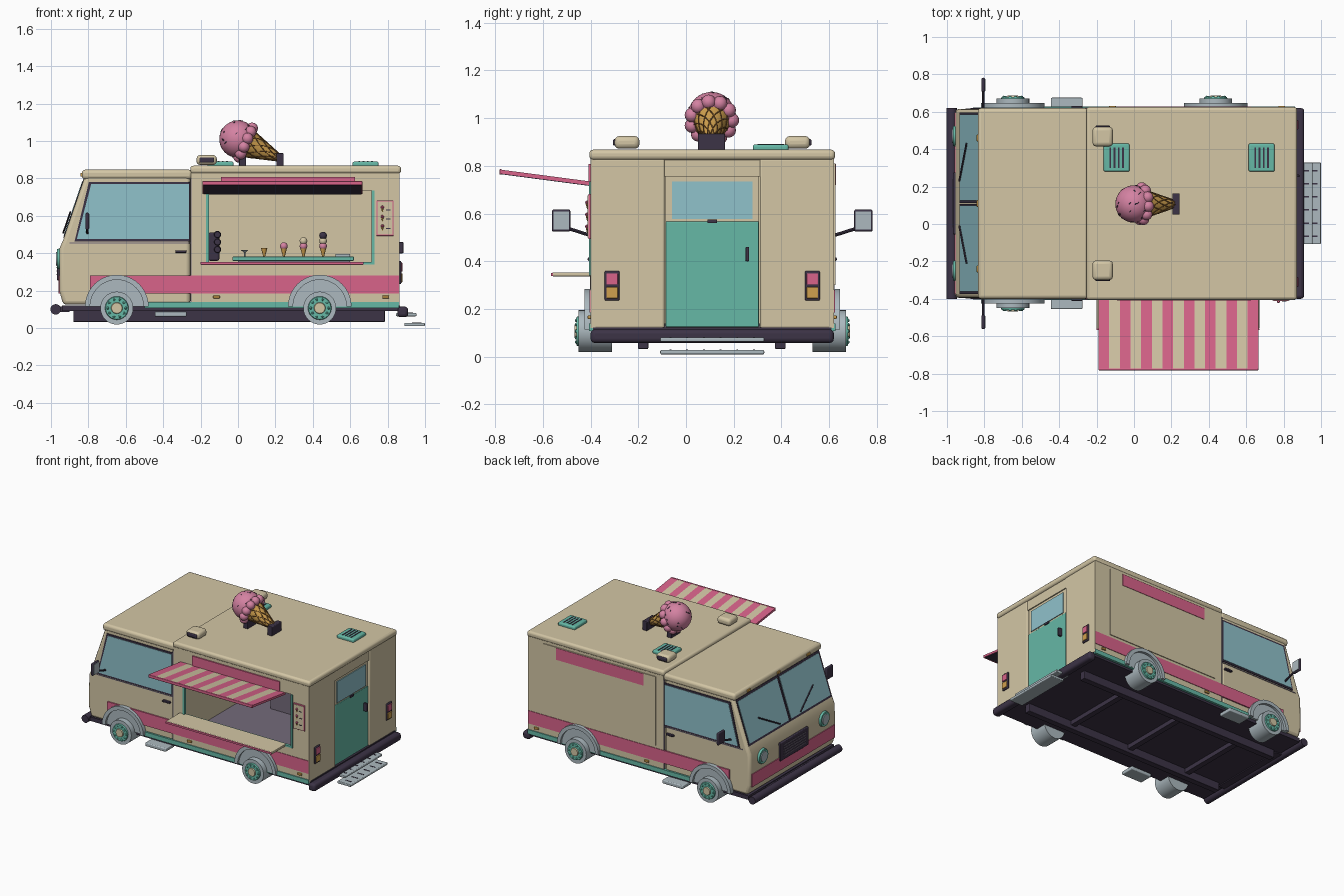
import bpy, bmesh, math, random
from mathutils import Vector

cube = bpy.data.objects.get("Cube")
if cube:
    bpy.data.objects.remove(cube, do_unlink=True)
random.seed(4)
MID, HALF = 0.11, 0.51          # body centre line and half width
made = []


def material(name, r, g, b):
    m = bpy.data.materials.new(name)
    m.use_nodes = True
    lin = [(c / 255 / 12.92 if c < 11 else ((c / 255 + 0.055) / 1.055) ** 2.4) for c in (r, g, b)]
    m.diffuse_color = (*lin, 1)
    m.node_tree.nodes["Principled BSDF"].inputs["Base Color"].default_value = (*lin, 1)
    return m


BEIGE = material("cream paint", 211, 198, 165)
PINK = material("rose paint", 216, 99, 138)
TEAL = material("mint paint", 102, 184, 166)
DARK = material("dark plum", 60, 51, 70)
GREY = material("light metal", 172, 185, 191)
GLASS = material("window glass", 144, 194, 203)
WAFFLE = material("waffle gold", 208, 160, 78)
BROWN = material("waffle brown", 128, 88, 44)
FLOOR = material("floor grey", 116, 107, 122)
SCOOP = material("strawberry ice", 212, 130, 162)


def finish(name, bm, mat, bevel=0):
    bmesh.ops.recalc_face_normals(bm, faces=bm.faces)
    me = bpy.data.meshes.new(name)
    bm.to_mesh(me)
    bm.free()
    me.materials.append(mat)
    ob = bpy.data.objects.new(name, me)
    bpy.context.collection.objects.link(ob)
    if bevel:
        mod = ob.modifiers.new("bevel", "BEVEL")
        mod.width, mod.segments = bevel, 3
    made.append(ob)
    return ob


def prism(name, pts, a, b, mat, bevel=0, axis="y"):
    """Extrude a profile (x,z along y, or y,z along x) from a to b."""
    bm = bmesh.new()
    place = (lambda p, t: (p[0], t, p[1])) if axis == "y" else (lambda p, t: (t, p[0], p[1]))
    ends = [[bm.verts.new(place(p, t)) for p in pts] for t in (a, b)]
    n = len(pts)
    for ring in ends:
        bm.faces.new(ring)
    for i in range(n):
        j = (i + 1) % n
        bm.faces.new((ends[0][i], ends[0][j], ends[1][j], ends[1][i]))
    return finish(name, bm, mat, bevel)


def box(name, x, y, z, mat, bevel=0):
    return prism(name, [(x[0], z[0]), (x[1], z[0]), (x[1], z[1]), (x[0], z[1])], y[0], y[1], mat, bevel)


def rod(name, p, q, r1, r2, mat, sides=24):
    p, q = Vector(p), Vector(q)
    bm = bmesh.new()
    bmesh.ops.create_cone(bm, cap_ends=True, segments=sides, radius1=r1, radius2=r2, depth=(q - p).length)
    bm.transform((q - p).to_track_quat("Z", "Y").to_matrix().to_4x4())
    bmesh.ops.translate(bm, vec=(p + q) / 2, verts=bm.verts)
    return finish(name, bm, mat)


def ball(name, c, r, mat, seg=24):
    bm = bmesh.new()
    bmesh.ops.create_uvsphere(bm, u_segments=seg, v_segments=seg // 2, radius=r)
    bmesh.ops.translate(bm, vec=c, verts=bm.verts)
    return finish(name, bm, mat)


def out(s, a, b):
    """Range of y from a to b outside the side wall s."""
    return tuple(sorted((MID + s * (HALF + a), MID + s * (HALF + b))))


FULL = out(1, -2 * HALF, 0)

# Cab shell and roof
prism("cab_body", [(-.935, .125), (-.955, .2), (-.953, .43), (-.935, .47), (-.815, .82), (-.255, .82), (-.255, .125)],
      FULL[0] + .005, FULL[1] - .005, BEIGE, .02)
box("cab_roof", (-.835, -.245), FULL, (.795, .847), BEIGE, .018)

# Windscreen on the slope
def slope(t, off):
    return (-.935 + .12 * t - .946 * off, .47 + .35 * t + .324 * off)

def screen(name, t0, t1, y0, y1, off, mat):
    prism(name, [slope(t0, -.004), slope(t1, -.004), slope(t1, off), slope(t0, off)], y0, y1, mat)

for s in (1, -1):
    ys = sorted((MID + s * .012, MID + s * .475))
    screen("windscreen_frame", .03, .93, ys[0] - .01, ys[1] + .01, .003, DARK)
    screen("windscreen_glass", .07, .89, ys[0] + .004, ys[1], .006, GLASS)
    a, b = slope(.1, .012), slope(.42, .012)
    rod("wiper", (a[0], MID + s * .12, a[1]), (b[0], MID + s * .32, b[1]), .005, .005, DARK, 8)
for k in (-1, 0, 1):
    box("roof_marker", (-.842, -.825), (MID + k * .35 - .018, MID + k * .35 + .018), (.81, .83), WAFFLE, .004)

# Nose: stripe, grille and headlights
box("nose_stripe", (-.96, -.948), (FULL[0] + .025, FULL[1] - .025), (.185, .28), PINK)
box("grille_plate", (-.968, -.945), (MID - .165, MID + .165), (.255, .39), DARK, .005)
for k in range(5):
    box("grille_bar", (-.971, -.966), (MID - .13, MID + .13), (.283 + k * .019, .289 + k * .019), FLOOR)
for s in (1, -1):
    y = MID + s * .36
    rod("headlight_ring", (-.945, y, .37), (-.968, y, .37), .058, .052, TEAL)
    rod("headlight_lens", (-.96, y, .37), (-.973, y, .37), .04, .036, GREY)

# Cargo body: hollow, with an opening on the serving side
CX = (-.25, .863)
box("cargo_roof", (-.255, .872), (FULL[0] - .005, FULL[1] + .005), (.825, .868), BEIGE, .016)
box("cargo_floor", (-.25, .85), (FULL[0] + .01, FULL[1] - .01), (.115, .14), FLOOR)
box("closed_wall", CX, out(1, -.02, 0), (.12, .83), BEIGE)
box("closed_wall_panel", (-.19, .73), out(1, -.01, .006), (.3, .81), BEIGE)
box("serving_wall_low", CX, out(-1, -.02, 0), (.12, .34), BEIGE)
box("serving_wall_top", CX, out(-1, -.02, 0), (.735, .83), BEIGE)
box("serving_wall_front", (-.25, -.17), out(-1, -.02, 0), (.34, .735), BEIGE)
box("serving_wall_rear", (.73, .863), out(-1, -.02, 0), (.34, .735), BEIGE)
box("partition", (-.255, -.235), (FULL[0] + .01, FULL[1] - .01), (.12, .83), BEIGE)
for x in (-.17, .715):
    box("opening_post", (x, x + .014), out(-1, -.015, .006), (.34, .735), TEAL)
box("opening_sill", (-.17, .729), out(-1, -.015, .006), (.34, .352), TEAL)

# Rear wall and door
for s in (1, -1):
    ys = sorted((MID + s * .2, MID + s * HALF))
    box("rear_pillar", (.8, .863), ys, (.12, .83), BEIGE, .008)
    c = MID + s * .42
    box("tail_light_frame", (.86, .873), (c - .031, c + .031), (.235, .36), DARK, .006)
    box("tail_light_red", (.87, .879), (c - .024, c + .024), (.302, .35), PINK, .003)
    box("tail_light_amber", (.87, .879), (c - .024, c + .024), (.245, .292), WAFFLE, .003)
box("rear_header", (.82, .858), (MID - .2, MID + .2), (.755, .83), BEIGE)
box("door_upper", (.82, .85), (MID - .195, MID + .195), (.56, .76), BEIGE)
box("door_lower", (.82, .855), (MID - .195, MID + .195), (.125, .567), TEAL, .004)
box("door_window", (.84, .856), (MID - .168, MID + .168), (.578, .735), GLASS)
box("door_handle", (.85, .884), (MID + .14, MID + .155), (.4, .46), DARK, .004)
box("door_latch", (.85, .862), (MID - .02, MID + .02), (.56, .575), DARK)

# Trim, windows, wheels and mirrors on both sides
def arch(x, r):
    return [(x + r * math.cos(math.pi * k / 20), .115 + r * math.sin(math.pi * k / 20)) for k in range(21)]

for s in (1, -1):
    box("side_stripe", (-.79, .86), out(s, -.008, .004), (.185, .28), PINK)
    box("skirt", (-.5, .862), out(s, -.02, .007), (.108, .14), TEAL)
    box("sign_band", (-.09, .625), out(s, 0, .009), (.72, .807), PINK)
    box("cab_seam", (-.254, -.249), out(s, -.02, .002), (.13, .8), FLOOR)
    box("belt_seam", (-.9, -.255), out(s, -.008, -.002), (.452, .458), FLOOR)
    for name, e, d, mat in (("side_window_frame", .012, .001, DARK), ("side_window", 0, .004, GLASS)):
        pts = [(-.862 - e, .475 - e), (-.262 + e * .4, .475 - e), (-.262 + e * .4, .77 + e), (-.785 - e, .77 + e)]
        prism(name, pts, *out(s, -.01, d), mat)
    box("cab_handle", (-.335, -.275), out(s, -.01, .012), (.402, .416), DARK, .004)
    for x in (-.115, .79):
        box("side_marker", (x - .018, x + .018), out(s, 0, .012), (.158, .174), WAFFLE, .004)
    box("side_step", (-.445, -.275), out(s, -.05, .055), (.062, .088), GREY, .006)
    for x in (-.648, .437):
        prism("wheel_well", arch(x, .145), *out(s, -.01, .008), GREY)
        prism("fender", arch(x, .17) + arch(x, .143)[::-1], *out(s, -.01, .026), GREY)
        at = lambda d: (x, MID + s * (HALF + d), .107)
        rod("tyre", at(-.09), at(.05), .088, .088, GREY, 32)
        rod("hub", at(.04), at(.06), .066, .06, TEAL)
        for k in range(10):
            a = math.tau * k / 10
            ball("hub_bolt", Vector(at(.058)) + Vector((math.cos(a), 0, math.sin(a))) * .048, .008, TEAL, 8)
        rod("hub_cap", at(.05), at(.068), .034, .028, BEIGE)
    box("mirror_shell", (-.815, -.797), out(s, .085, .162), (.525, .617), DARK, .007)
    box("mirror_glass", (-.8, -.793), out(s, .091, .156), (.533, .609), GREY)
    rod("mirror_arm", (-.805, MID + s * (HALF - .01), .505), (-.805, MID + s * (HALF + .1), .54), .007, .007, DARK, 8)

# Chassis, bumpers and rear steps
box("undertray", (-.94, .865), (FULL[0] + .01, FULL[1] - .01), (.092, .122), DARK)
for y in (-.18, .395):
    box("chassis_rail", (-.88, .785), (y - .022, y + .022), (.033, .095), DARK, .004)
for x in (-.6, -.1, .4):
    box("cross_beam", (x - .02, x + .02), (-.18, .395), (.06, .095), DARK)
rod("front_bumper", (-.975, FULL[0], .1), (-.975, FULL[1], .1), .028, .028, DARK)
box("bumper_mount", (-.97, -.9), (MID - .3, MID + .3), (.085, .115), DARK)
box("rear_bumper", (.852, .91), FULL, (.058, .115), DARK, .018)
for name, x, z in (("upper_step", .845, .063), ("lower_step", .89, .01)):
    box(name, (x, x + .109), (MID - .218, MID + .218), (z, z + .018), GREY, .005)
    for k in range(6):
        y = MID + (k - 2.5) * .07
        box("step_slot", (x + .04, x + .09), (y - .004, y + .004), (z + .017, z + .02), DARK)

# Serving shelf and striped awning
box("serving_shelf", (-.2, .67), (-.56, -.39), (.337, .354), BEIGE, .004)
box("shelf_edge", (-.2, .67), (-.566, -.558), (.339, .352), PINK)
W = .855 / 15
AWN = [(-.395, .718), (-.775, .768), (-.775, .784), (-.395, .734)]
for k in range(15):
    x = -.19 + k * W
    prism("awning_stripe", AWN, x, x + W, BEIGE if k % 2 else PINK, axis="x")
prism("awning_underside", [(y, z - .003 * (z < .77 and i < 2)) for i, (y, z) in enumerate(AWN[:2])]
      + [(-.775, .769), (-.395, .719)], -.185, .66, DARK, axis="x")
box("awning_lip", (-.19, .665), (-.782, -.772), (.764, .786), PINK, .003)

# Menu board
box("menu_frame", (.74, .832), out(-1, 0, .009), (.493, .683), PINK, .003)
box("menu_face", (.747, .825), out(-1, .005, .012), (.5, .676), BEIGE)
wall = out(-1, .014, .014)[0]
for k in range(3):
    z = .53 + k * .05
    rod("menu_cone", (.772, wall, z - .01), (.772, wall, z + .012), .001, .007, WAFFLE, 8)
    ball("menu_scoop", (.772, wall, z + .016), .009, PINK, 8)
    box("menu_line", (.79, .815), (wall, wall + .004), (z, z + .005), DARK)

# Back counter with machine and treats
box("back_counter", (-.03, .62), (.33, .6), (.36, .382), TEAL, .004)
box("counter_base", (0, .6), (.38, .6), (.14, .36), FLOOR)
box("machine_body", (-.16, -.1), (.35, .58), (.36, .51), DARK, .01)
for z in (.42, .46, .5):
    rod("machine_knob", (-.11, .36, z), (-.11, .33, z), .02, .016, DARK, 12)
rod("dish_stem", (.035, .42, .38), (.035, .42, .41), .004, .004, GREY, 8)
rod("dish_bowl", (.035, .42, .405), (.035, .42, .418), .006, .02, GREY, 12)
for k, tones in enumerate(([], [SCOOP], [SCOOP, BEIGE], [SCOOP, BEIGE, DARK])):
    x = .14 + k * .105
    rod("treat_cone", (x, .42, .382), (x, .42, .428), .005, .017, WAFFLE, 12)
    for n, tone in enumerate(tones):
        ball("treat_scoop", (x, .42, .438 + n * .028), .021, tone, 12)
box("napkin_tray", (.52, .6), (.38, .46), (.38, .395), GREY)

# Roof vents and speakers
for x in (-.163, .612):
    box("roof_vent", (x, x + .14), (.28, .43), (.86, .89), TEAL, .01)
    for k in range(4):
        sx = x + .031 + k * .023
        box("vent_slot", (sx, sx + .009), (.3, .41), (.888, .892), DARK)
for s in (1, -1):
    ys = sorted((MID + s * .305, MID + s * .41))
    box("speaker", (-.222, -.113), ys, (.872, .925), BEIGE, .02)
    face = sorted((MID + s * .4, MID + s * .416))
    box("speaker_face", (-.207, -.128), face, (.885, .912), DARK, .006)

# Giant cone on the roof
centre = Vector((0, .107, 1.01))
tip = Vector((.22, .107, .91))
axis = (tip - centre).normalized()
side = Vector((0, 1, 0))
up = axis.cross(side)
base = centre + axis * .045
ball("big_scoop", centre, .1, SCOOP, 32)
for k in range(11):
    a = math.tau * k / 11
    ball("scoop_lobe", base + (side * math.cos(a) + up * math.sin(a)) * .085, .031, SCOOP, 16)
rod("big_cone", base, tip, .08, .018, WAFFLE)
for turn in (-1, 1):
    for k in range(9):
        cu = bpy.data.curves.new("waffle_rib", "CURVE")
        cu.dimensions, cu.bevel_depth, cu.bevel_resolution = "3D", .0025, 1
        sp = cu.splines.new("POLY")
        sp.points.add(10)
        for i, p in enumerate(sp.points):
            t = i / 10
            a = math.tau * k / 9 + turn * t * 1.8
            p.co = (*(base.lerp(tip, t) + (side * math.cos(a) + up * math.sin(a)) * (.081 - .062 * t)), 1)
        cu.materials.append(BROWN)
        bpy.context.collection.objects.link(bpy.data.objects.new("waffle_rib", cu))
for k in range(45):
    d = Vector([random.gauss(0, 1) for _ in range(3)]).normalized()
    if d.dot(axis) < .3:
        t = d.orthogonal().normalized() * .006
        rod("sprinkle", centre + d * .1 - t, centre + d * .1 + t, .0025, .0025, DARK, 6)
for x in (.025, .225):
    box("cone_stand", (x - .019, x + .019), (.05, .164), (.865, .935), DARK, .005)

# Smooth curved faces, keep hard edges
bpy.ops.object.select_all(action="DESELECT")
for ob in made:
    ob.select_set(True)
bpy.context.view_layer.objects.active = made[0]
bpy.ops.object.shade_smooth_by_angle(angle=math.radians(35))
